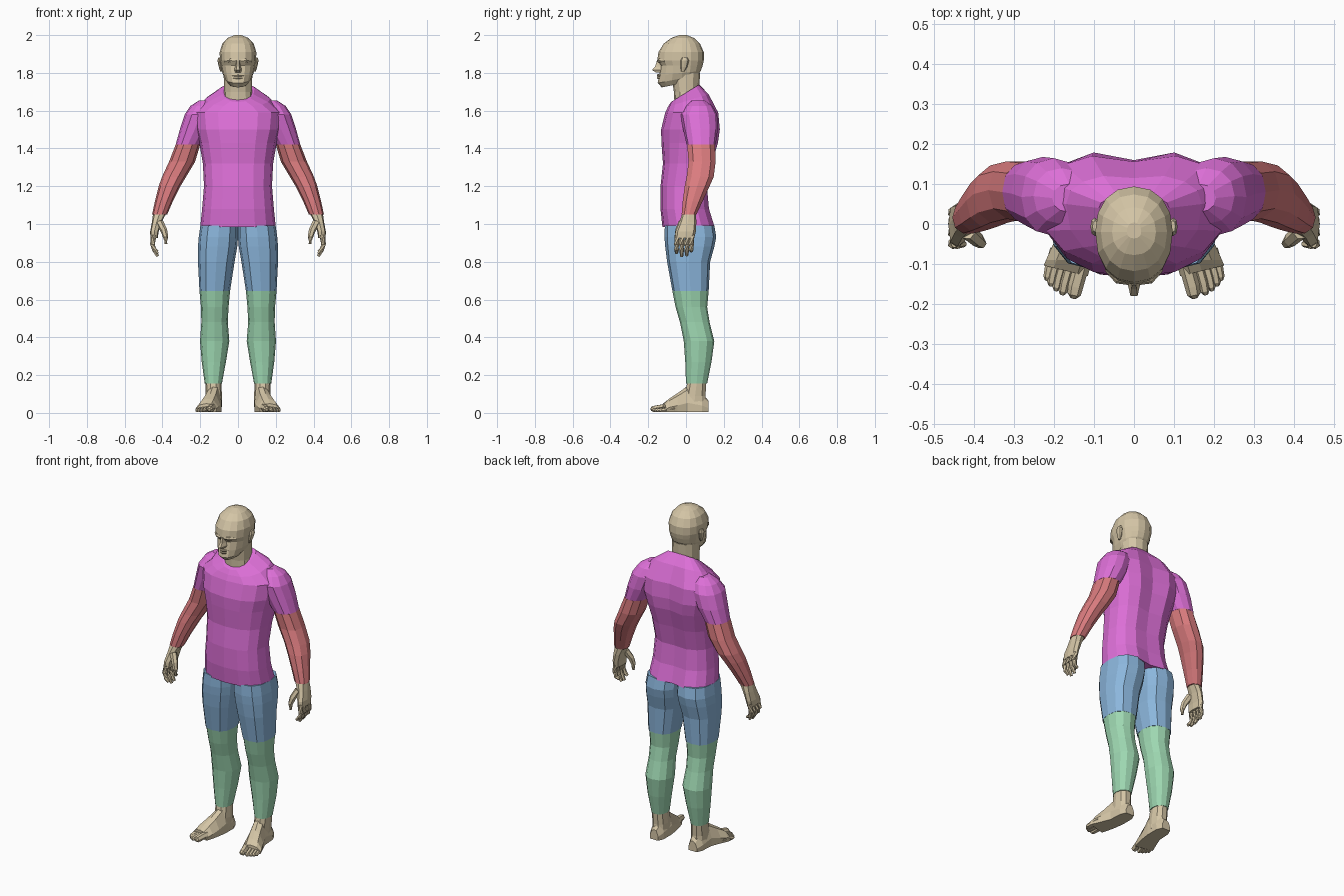
import bpy, bmesh, math
from mathutils import Vector


def material(name, rgb):
    m = bpy.data.materials.new(name)
    m.diffuse_color = (*rgb, 1)
    return m


SKIN = material("skin", (0.66, 0.56, 0.38))
SHIRT = material("shirt_magenta", (0.72, 0.16, 0.68))
SLEEVE = material("sleeve_red", (0.70, 0.20, 0.21))
SHORTS = material("shorts_blue", (0.26, 0.47, 0.72))
LEGGING = material("legging_green", (0.34, 0.68, 0.44))


def loft(name, rings, mat, mirror=False):
    """Skin a list of point rings and cap both ends."""
    bm = bmesh.new()
    vs = [[bm.verts.new(p) for p in r] for r in rings]
    n = len(vs[0])
    for a, b in zip(vs, vs[1:]):
        for i in range(n):
            j = (i + 1) % n
            bm.faces.new((a[i], a[j], b[j], b[i]))
    bm.faces.new(vs[0][::-1])
    bm.faces.new(vs[-1])
    bmesh.ops.recalc_face_normals(bm, faces=bm.faces)
    me = bpy.data.meshes.new(name)
    bm.to_mesh(me)
    bm.free()
    me.materials.append(mat)
    ob = bpy.data.objects.new(name, me)
    bpy.context.collection.objects.link(ob)
    if mirror:
        ob.modifiers.new("Mirror", 'MIRROR').use_axis[0] = True
    return ob


def ring(z, x0, x1, yf, yb, n=12, p=2.2, yw=None, tilt=0, groove=0):
    """Level body section: x range, front and back depth, widest y, tilt, spine groove."""
    cx, rx = (x0 + x1) / 2, (x1 - x0) / 2
    yw = (yf + yb) / 2 if yw is None else yw
    pts = []
    for i in range(n):
        t = 2 * math.pi * i / n
        c, s = math.cos(t), math.sin(t)
        x = cx + rx * math.copysign(abs(c) ** (2 / p), c)
        k = math.copysign(abs(s) ** (2 / p), s)
        y = yw + k * ((yb - yw) if s > 0 else (yw - yf))
        if s > 0.99:
            y -= groove
        pts.append((x, y, z + tilt * (y - yw)))
    return pts


def limb(name, sections, mat, n=12, p=2.2):
    return loft(name, [ring(*s, n=n, p=p) for s in sections], mat, True)


def tube(name, path, radii, mat=SKIN, n=6, mirror=True):
    """Round-section tube along a short path."""
    path = [Vector(p) for p in path]
    rings = []
    for i, p in enumerate(path):
        d = path[min(i + 1, len(path) - 1)] - path[max(i - 1, 0)]
        q = d.to_track_quat('Z', 'Y')
        rings.append([p + q @ Vector((radii[i] * math.cos(2 * math.pi * k / n),
                                      radii[i] * math.sin(2 * math.pi * k / n), 0)) for k in range(n)])
    return loft(name, rings, mat, mirror)


# Shirt body: z, half width, front, back, widest y, tilt, groove
torso = [(0.985, .200, -.125, .160, .02, 0, .025), (1.08, .190, -.135, .130, .00, 0, .015),
         (1.20, .180, -.135, .118, .00, 0, .012), (1.32, .186, -.122, .145, .02, 0, .02),
         (1.43, .205, -.130, .178, .04, 0, .025), (1.50, .225, -.132, .188, .05, 0, .028),
         (1.59, .235, -.110, .178, .06, 0, .022), (1.665, .170, -.095, .125, .05, .3, .01),
         (1.72, .088, -.080, .070, .04, .62, 0)]
loft("shirt_body", [ring(z, -w, w, f, b, 16, 2.4, yw, t, g) for z, w, f, b, yw, t, g in torso], SHIRT)

# Short sleeves with shoulders
limb("short_sleeve", [(1.655, .12, .205, .03, .10), (1.625, .11, .252, .00, .140),
                      (1.58, .12, .282, -.03, .165), (1.50, .15, .308, -.015, .168),
                      (1.42, .20, .330, .003, .157)], SHIRT)

# Arms down to the wrist
limb("arm", [(1.42, .200, .330, .003, .157), (1.33, .227, .365, .010, .160), (1.25, .275, .402, .000, .150),
             (1.20, .305, .420, -.010, .128), (1.12, .345, .440, -.020, .090),
             (1.05, .375, .455, -.025, .057)], SLEEVE, 10)

# Hands: palm, four curled fingers, thumb
limb("palm", [(1.05, .383, .450, -.022, .053), (1.01, .405, .456, -.035, .055),
              (0.96, .420, .465, -.056, .052), (0.925, .425, .464, -.060, .044)], SKIN, 8, 2.8)
for i, (y, tip) in enumerate([(-.046, .845), (-.019, .828), (.008, .832), (.032, .855)]):
    tube("finger_%d" % (i + 1), [(.446, y, .94), (.453, y - .003, .892), (.444, y - .004, .865),
                                 (.425, y - .004, tip)], [.015, .014, .013, .008])
tube("thumb", [(.415, -.02, 1.01), (.392, -.040, .965), (.383, -.048, .93), (.382, -.047, .895)],
     [.02, .018, .014, .008])

# Upper legs: z, inner x, outer x, front, back
limb("shorts_leg", [(0.993, .000, .199, -.112, .150), (0.93, .000, .208, -.114, .160),
                    (0.88, .004, .212, -.110, .150), (0.80, .018, .212, -.100, .128),
                    (0.645, .042, .204, -.072, .120)], SHORTS, p=2.5)

# Lower legs
limb("legging", [(0.645, .042, .204, -.072, .120), (0.56, .050, .196, -.055, .112),
                 (0.48, .054, .194, -.032, .125), (0.38, .046, .201, -.012, .150),
                 (0.27, .064, .192, -.004, .135), (0.155, .085, .176, .000, .112)], LEGGING)

# Ankles
limb("ankle", [(0.155, .088, .173, .003, .109), (0.09, .085, .172, -.010, .106),
               (0.03, .085, .172, -.03, .115)], SKIN, 10)

# Feet: y, inner x, outer x, top height
profile = [(0, 0), (1, 0), (1.04, .35), (.80, .85), (.5, 1), (.22, .95), (-.02, .4)]
foot = [(.120, .102, .155, .06), (.085, .088, .170, .10), (.01, .088, .174, .14),
        (-.045, .096, .196, .100), (-.09, .106, .216, .070), (-.13, .118, .222, .045)]
loft("foot", [[(a + (b - a) * u, y + (0.025 * u if y < -.1 else 0), .004 + h * v) for u, v in profile]
              for y, a, b, h in foot], SKIN, True)
toes = [(.150, -.176, .019), (.178, -.168, .013), (.194, -.158, .012), (.207, -.146, .012), (.217, -.132, .011)]
for i, (x, y, r) in enumerate(toes):
    tube("toe_%d" % (i + 1), [(x - .018, y + .07, r + .012), (x - .004, y + .02, r + .004),
                              (x, y, r + .001), (x + .002, y - .009, r - .002)], [r, r, r * .9, r * .45])

# Neck
loft("neck", [ring(z, -w, w, f, b, 12) for z, w, f, b in
              [(1.61, .085, -.060, .07), (1.70, .074, -.064, .068), (1.80, .076, -.08, .075)]], SKIN)

# Head: z, half width, front, back, tilt
head = [(1.745, .048, -.128, .03, .2), (1.772, .070, -.150, .062, .2), (1.80, .083, -.142, .078, .1),
        (1.838, .090, -.134, .088, 0), (1.865, .096, -.152, .094, 0), (1.91, .097, -.146, .094, 0),
        (1.955, .083, -.118, .074, 0), (1.985, .055, -.078, .042, 0), (2.0, .018, -.036, .004, 0)]
loft("head", [ring(z, -w, w, f, b, 16, 2.2, -.02, t) for z, w, f, b, t in head], SKIN)

# Face: nose, brow, lips, ears
loft("nose", [[(-w, -.125, z), (-w * .4, y, z), (w * .4, y, z), (w, -.125, z)] for z, w, y in
              [(1.868, .012, -.153), (1.835, .016, -.163), (1.815, .022, -.180), (1.803, .018, -.160)]], SKIN)
tube("brow", [(.012, -.144, 1.862), (.04, -.139, 1.866), (.068, -.112, 1.862)], [.009, .011, .007])
for nm, z in (("upper_lip", 1.786), ("lower_lip", 1.774)):
    tube(nm, [(-.03, -.134, z), (0, -.147, z), (.03, -.134, z)], [.003, .008, .003], mirror=False)
limb("ear", [(1.808, .085, .094, -.025, -.008), (1.83, .085, .101, -.030, .006),
             (1.865, .088, .109, -.030, .016), (1.882, .090, .104, -.020, .008)], SKIN, 8)
